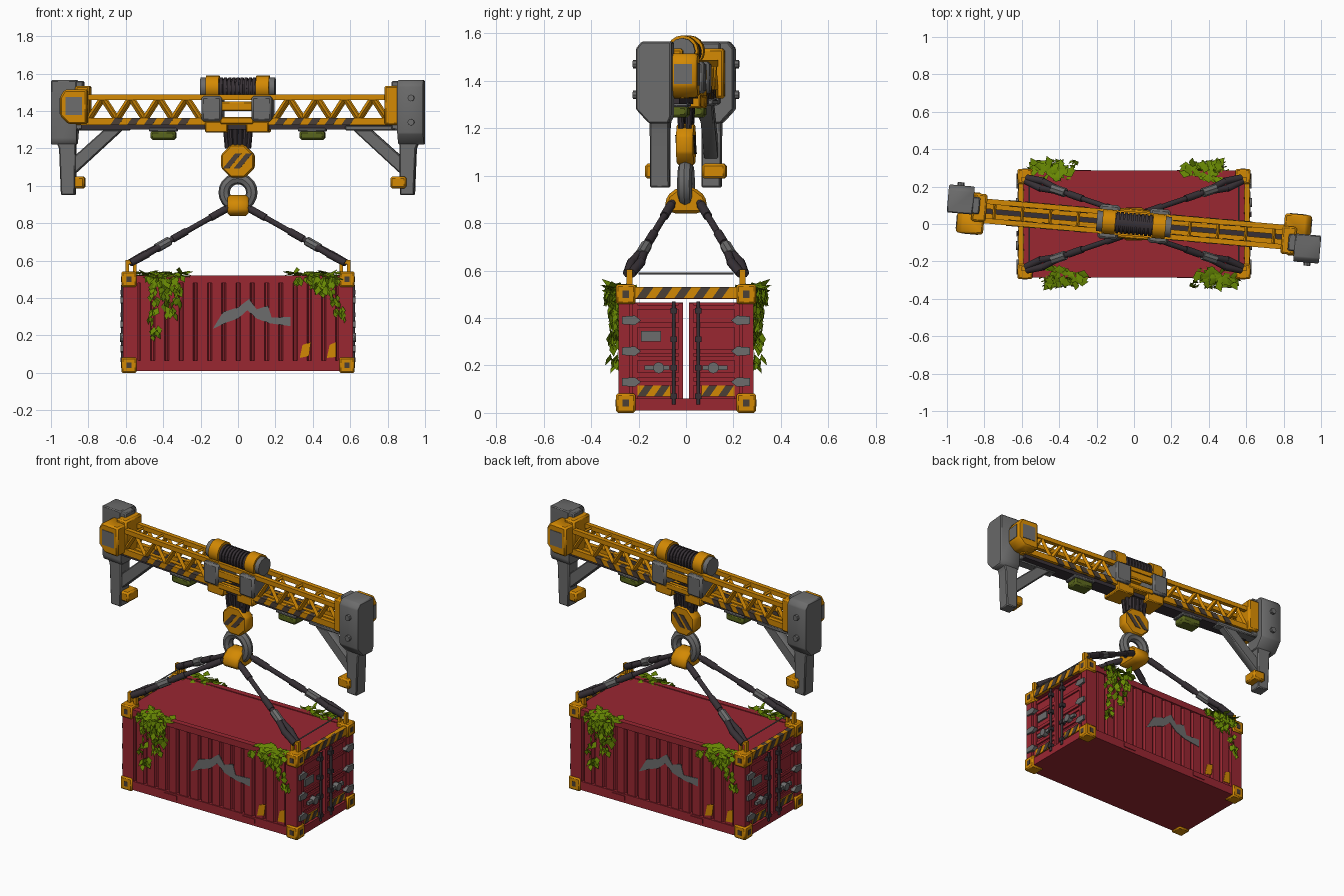
import bpy, bmesh, math, random
from mathutils import Matrix, Vector

if "Cube" in bpy.data.objects:
    bpy.data.objects.remove(bpy.data.objects["Cube"])
random.seed(4)


def material(name, rgb):
    m = bpy.data.materials.new(name)
    m.use_nodes = True
    m.diffuse_color = (*rgb, 1)
    m.node_tree.nodes["Principled BSDF"].inputs["Base Color"].default_value = (*rgb, 1)
    return m


RED = material("container red", (0.32, 0.02, 0.031))
YELLOW = material("safety yellow", (0.65, 0.25, 0.001))
GREY = material("steel grey", (0.15, 0.15, 0.15))
DARK = material("cable charcoal", (0.038, 0.03, 0.036))
STRIPE = material("stripe brown", (0.07, 0.05, 0.037))
LEAF = material("leaf green", (0.14, 0.25, 0.001))
OLIVE = material("lamp olive", (0.1, 0.13, 0.012))

TURN = Matrix.Rotation(math.radians(-5), 4, "Z")   # crane is swung a little
HALF = Matrix.Rotation(math.pi, 4, "Z")
STILL = Matrix.Identity(4)


class Part:
    """Collects simple solids into one object."""

    def __init__(self, name, mat):
        self.name, self.mat, self.bm = name, mat, bmesh.new()

    def span(self, x, y, z):
        c = [sum(r) / 2 for r in (x, y, z)]
        s = [abs(r[1] - r[0]) for r in (x, y, z)]
        bmesh.ops.create_cube(self.bm, size=1, matrix=Matrix.Translation(c) @ Matrix.Diagonal((*s, 1)))
        return self

    def prism(self, pts, axis, lo, hi):
        at = {"x": lambda u, v, w: (w, u, v), "y": lambda u, v, w: (u, w, v), "z": lambda u, v, w: (u, v, w)}[axis]
        a = [self.bm.verts.new(at(u, v, lo)) for u, v in pts]
        b = [self.bm.verts.new(at(u, v, hi)) for u, v in pts]
        self.bm.faces.new(a)
        self.bm.faces.new(b[::-1])
        for i in range(len(a)):
            j = (i + 1) % len(a)
            self.bm.faces.new((a[i], b[i], b[j], a[j]))
        return self

    def rod(self, a, b, r, n=10):
        a, b = Vector(a), Vector(b)
        m = Matrix.Translation((a + b) / 2) @ (b - a).to_track_quat("Z", "Y").to_matrix().to_4x4()
        bmesh.ops.create_cone(self.bm, cap_ends=True, segments=n, radius1=r, radius2=r, depth=(b - a).length, matrix=m)
        return self

    def slants(self, lo, hi, z0, z1, axis, near, far, step=0.07):
        """Hazard stripes as slanted plates between lo and hi."""
        lean, w, u = (z1 - z0) * 0.7, step / 2, lo
        while u + w + lean <= hi + 0.001:
            self.prism([(u, z0), (u + w, z0), (u + w + lean, z1), (u + lean, z1)], axis, near, far)
            u += step
        return self

    def done(self, base=STILL, twin=False, bevel=0, closed=True):
        if closed:
            bmesh.ops.recalc_face_normals(self.bm, faces=self.bm.faces)
        if bevel:
            bmesh.ops.bevel(self.bm, geom=self.bm.edges[:], offset=bevel, segments=1, affect="EDGES")
        me = bpy.data.meshes.new(self.name)
        self.bm.to_mesh(me)
        self.bm.free()
        me.materials.append(self.mat)
        me.shade_smooth()
        me.set_sharp_from_angle(angle=0.7)
        for suffix, m in [("", base)] + ([("_opposite", HALF @ base)] if twin else []):
            ob = bpy.data.objects.new(self.name + suffix, me)
            bpy.context.collection.objects.link(ob)
            ob.matrix_world = m


SIGNS = (-1, 1)
CORNERS = [(sx, sy) for sx in SIGNS for sy in SIGNS]

# --- Container shell: hollow, with floor, roof, rails and posts
shell = Part("container_frame", RED)
shell.span((-0.6, 0.6), (-0.27, 0.27), (0.01, 0.04)).span((-0.6, 0.6), (-0.27, 0.27), (0.5, 0.515))
for s in SIGNS:
    shell.span((-0.6, 0.6), (s * 0.25, s * 0.285), (0.01, 0.065))
    shell.span((-0.6, 0.6), (s * 0.25, s * 0.285), (0.48, 0.52))
    shell.span((s * 0.585, s * 0.615), (-0.26, 0.26), (0.01, 0.06))
    shell.span((s * 0.57, s * 0.6), (-0.26, 0.26), (0.48, 0.515))
for sx, sy in CORNERS:
    shell.span((sx * 0.535, sx * 0.615), (sy * 0.235, sy * 0.285), (0.03, 0.5))
    shell.span((sx * 0.23, sx * 0.32), (sy * 0.28, sy * 0.29), (0.028, 0.055))
shell.done()

# --- Corrugated side walls
wall = Part("corrugated_wall", RED).span((-0.54, 0.54), (-0.262, -0.252), (0.06, 0.485))
for i in range(14):
    x = -0.495 + i * 0.0762
    wall.prism([(x - 0.034, -0.26), (x - 0.026, -0.278), (x + 0.026, -0.278), (x + 0.034, -0.26)], "z", 0.06, 0.485)
wall.done(twin=True)

# --- Worn paint on the ribs
peaks = [(-0.08, 0.325), (0, 0.35), (0.06, 0.395), (0.1, 0.34), (0.16, 0.36), (0.18, 0.295), (0.28, 0.3)]
hollows = [(0.28, 0.25), (0.17, 0.265), (0.1, 0.29), (0.05, 0.335), (0, 0.29), (-0.06, 0.27), (-0.135, 0.235)]
Part("worn_grey_mark", GREY).prism(peaks + hollows, "y", -0.281, -0.276).done(twin=True)
patch = Part("yellow_patch", YELLOW)
patch.prism([(0.33, 0.08), (0.38, 0.09), (0.39, 0.165), (0.345, 0.15)], "y", -0.281, -0.277)
patch.prism([(0.475, 0.08), (0.525, 0.085), (0.525, 0.165), (0.49, 0.15)], "y", -0.281, -0.277).done(twin=True)

# --- Corner castings with dark sockets
casting, socket = Part("corner_castings", YELLOW), Part("casting_sockets", STRIPE)
for sx, sy in CORNERS:
    for z in (0.041, 0.5):
        casting.span((sx * 0.542, sx * 0.624), (sy * 0.213, sy * 0.295), (z - 0.041, z + 0.041))
        socket.span((sx * 0.57, sx * 0.596), (sy * 0.29, sy * 0.297), (z - 0.015, z + 0.015))
        socket.span((sx * 0.62, sx * 0.626), (sy * 0.241, sy * 0.267), (z - 0.015, z + 0.015))
casting.done(bevel=0.008)
socket.done()

# --- Double doors on each end, with a gap between the leaves
door, rods = Part("door_leaves", RED), Part("locking_rods", DARK)
hinge, hazard, band = Part("door_hinges", GREY), Part("hazard_bars", YELLOW), Part("hazard_stripes", STRIPE)
hazard.span((0.59, 0.618), (-0.22, 0.22), (0.482, 0.53))
band.slants(-0.21, 0.21, 0.482, 0.53, "x", 0.588, 0.621, 0.08)
for s in SIGNS:
    door.span((0.58, 0.595), (s * 0.012, s * 0.255), (0.055, 0.465))
    for y in (0.022, 0.215):
        door.span((0.59, 0.608), (s * (y - 0.01), s * (y + 0.01)), (0.06, 0.46))
    for z in (0.125, 0.16, 0.23, 0.26, 0.37, 0.445):
        door.span((0.59, 0.604), (s * 0.03, s * 0.21), (z - 0.01, z + 0.01))
    rods.rod((0.618, s * 0.052, 0.035), (0.618, s * 0.052, 0.47), 0.008)
    for z in (0.07, 0.19, 0.31, 0.43):
        rods.span((0.6, 0.628), (s * 0.038, s * 0.066), (z - 0.012, z + 0.012))
    for z in (0.13, 0.26, 0.39):
        hinge.prism([(s * 0.19, z), (s * 0.215, z - 0.02), (s * 0.27, z - 0.016), (s * 0.27, z + 0.016),
                     (s * 0.215, z + 0.02)], "x", 0.6, 0.628)
    hinge.span((0.605, 0.624), (s * 0.07, s * 0.175), (0.18, 0.2))
    hinge.rod((0.6, s * 0.115, 0.19), (0.632, s * 0.115, 0.19), 0.024)
    lo, hi = sorted((s * 0.065, s * 0.205))
    hazard.span((0.595, 0.61), (lo, hi), (0.07, 0.115))
    band.slants(lo, hi, 0.07, 0.115, "x", 0.6, 0.613)
hinge.span((0.598, 0.608), (-0.19, -0.105), (0.3, 0.345))
for p in (door, rods, hinge, hazard, band):
    p.done(twin=True)
Part("roof_strap", GREY).rod((0.56, -0.2, 0.588), (0.56, 0.2, 0.588), 0.004, 6).done(twin=True)

# --- Four slings from the shackle to the corners
sling, sleeve, lug = Part("sling_cables", DARK), Part("sling_connectors", GREY), Part("corner_lugs", YELLOW)
for sx, sy in CORNERS:
    a, b = Vector((sx * 0.04, sy * 0.055, 0.89)), Vector((sx * 0.575, sy * 0.238, 0.588))
    side = (b - a).cross(Vector((0, 0, 1))).normalized() * 0.014
    at = lambda t: a.lerp(b, t)
    sling.rod(a, at(0.66), 0.015).rod(at(0.05), at(0.2), 0.02).rod(at(0.44), at(0.58), 0.02)
    sleeve.rod(at(0.61), at(0.74), 0.025, 8)
    for k in SIGNS:
        sling.rod(at(0.72) + side * k * 0.6, at(0.86) + side * k * 1.5, 0.018)
        sling.rod(at(0.84) + side * k * 1.5, b + side * k * 0.6, 0.02)
        x = sx * (0.572 + k * 0.02)
        lug.span((x - 0.009, x + 0.009), (sy * 0.226, sy * 0.25), (0.535, 0.59))
    lug.span((sx * 0.543, sx * 0.601), (sy * 0.226, sy * 0.25), (0.582, 0.604))
for p in (sling, sleeve, lug):
    p.done()


# --- Hanging ivy on the top edges
def leaf(p, pos, direction, facing, size):
    d = Vector(direction).normalized()
    n = (Vector(facing) + Vector([random.uniform(-0.35, 0.35) for k in range(3)])).normalized()
    w = d.cross(n).normalized() * size * 0.36
    base = Vector(pos)
    mid, tip, fold = base + d * size * 0.45, base + d * size, n * size * 0.08
    v = [p.bm.verts.new(c) for c in (base, mid + w - fold, tip, mid - w - fold)]
    p.bm.faces.new((v[0], v[1], v[2]))
    p.bm.faces.new((v[0], v[2], v[3]))


def ivy(name, left, right, tails):
    p, rnd = Part(name, LEAF), random.uniform
    for i in range(60):
        pos = (rnd(left, right), rnd(-0.315, -0.235), rnd(0.515, 0.54))
        leaf(p, pos, (rnd(-1, 1), rnd(-0.8, 0.4), rnd(-0.3, 0.1)), (0, -0.3, 1), rnd(0.045, 0.07))
    for i in range(24):
        pos = (rnd(left, right), rnd(-0.335, -0.3), rnd(0.5, 0.53))
        leaf(p, pos, (rnd(-0.7, 0.7), rnd(-0.3, 0), -1), (rnd(-1, 1), -1, 0.3), rnd(0.04, 0.06))
    for x0, x1, bottom, count in tails:
        for i in range(count):
            t = rnd(0, 1)
            y = rnd(-0.335 + 0.02 * t, -0.288)
            pos = (x0 + (x1 - x0) * t + rnd(-0.025, 0.025), y, 0.52 + (bottom - 0.48) * t)
            leaf(p, pos, (rnd(-0.6, 0.6), rnd(-0.5, 0.4), -1), (rnd(-1.2, 1.2), -1, 0.3), rnd(0.04, 0.062))
    p.done(twin=True, closed=False)


ivy("ivy_long", -0.48, -0.3, [(-0.44, -0.455, 0.14, 26), (-0.4, -0.36, 0.28, 28), (-0.34, -0.32, 0.34, 20)])
ivy("ivy_short", 0.34, 0.53, [(0.4, 0.47, 0.4, 24), (0.48, 0.55, 0.27, 30), (0.33, 0.32, 0.46, 6)])

# --- Lattice beam
beam, lattice = Part("beam_chords", YELLOW), Part("beam_lattice", YELLOW)
stripes = Part("beam_stripes", STRIPE)
for s in SIGNS:
    y = s * 0.052
    beam.span((-0.84, 0.84), (y - 0.014, y + 0.014), (1.46, 1.488))
    beam.span((-0.84, 0.84), (y - 0.014, y + 0.014), (1.325, 1.362))
    for lo, hi in ((-0.68, -0.2), (0.2, 0.68)):
        stripes.slants(lo, hi, 1.325, 1.362, "y", y - 0.017, y + 0.017, 0.09)
    for side in SIGNS:
        for i in range(4):
            x0 = 0.2 + i * 0.15
            for a, b in ((x0, x0 + 0.075), (x0 + 0.15, x0 + 0.075)):
                lattice.rod((side * a, y, 1.355), (side * b, y, 1.47), 0.014, 4)
for i in range(-5, 6):
    lattice.rod((i * 0.15, -0.05, 1.472), (i * 0.15, 0.05, 1.472), 0.009, 4)
for s in SIGNS:
    lattice.span((-0.82, 0.82), (s * 0.012, s * 0.045), (1.328, 1.337))
for p in (beam, lattice, stripes):
    p.done(TURN)
Part("under_rail", DARK).span((-0.84, 0.84), (-0.045, 0.045), (1.302, 1.328)).done(TURN)
Part("lamp_housing", GREY).span((0.325, 0.475), (-0.05, 0.05), (1.29, 1.308)).done(TURN, True, 0.005)
Part("lamp", OLIVE).span((0.333, 0.467), (-0.047, 0.047), (1.245, 1.295)).done(TURN, True, 0.012)

# --- End posts, braces, cabs and feet
head = Part("end_post", GREY)
head.prism([(-0.125, 1.28), (-0.125, 1.535), (-0.1, 1.565), (0.025, 1.565), (0.025, 1.25), (0.012, 1.22),
            (-0.07, 1.22)], "x", 0.865, 1.003)
head.span((0.83, 0.88), (-0.07, 0.02), (1.3, 1.56))
head.prism([(0.875, 0.95), (0.95, 0.95), (0.96, 1.2), (1.0, 1.29), (0.87, 1.29)], "y", -0.07, 0.012)
head.prism([(0.87, 1.07), (0.9, 1.07), (0.9, 1.14), (0.72, 1.3), (0.62, 1.3)], "y", -0.058, 0)
head.span((0.58, 0.88), (-0.062, 0.005), (1.296, 1.322))
head.done(TURN, True, 0.006)
bolts = Part("post_bolts", GREY)
for z in (1.34, 1.47):
    bolts.rod((0.94, -0.12, z), (0.94, -0.142, z), 0.018, 8)
bolts.done(TURN, True)
Part("post_collar", YELLOW).span((0.792, 0.87), (-0.09, 0.06), (1.325, 1.535)).done(TURN, True, 0.01)
cab = Part("end_cab", YELLOW)
cab.prism([(0.8, 1.33), (0.9, 1.33), (0.945, 1.375), (0.945, 1.475), (0.92, 1.515), (0.8, 1.515)], "y", 0.01, 0.128)
cab.done(TURN, True, 0.01)
window = Part("cab_window", GREY).span((0.942, 0.948), (0.032, 0.108), (1.385, 1.47))
window.span((0.825, 0.915), (0.125, 0.131), (1.38, 1.475)).done(TURN, True)
Part("foot_clamp", YELLOW).span((0.825, 0.91), (-0.095, 0.005), (0.987, 1.05)).done(TURN, True, 0.01)

# --- Winch on top of the beam
drum = Part("winch_drum", DARK).rod((-0.12, 0, 1.52), (0.12, 0, 1.52), 0.05, 20)
for i in range(9):
    x = -0.088 + i * 0.022
    drum.rod((x - 0.008, 0, 1.52), (x + 0.008, 0, 1.52), 0.058, 20)
drum.done(TURN)
flange, cap = Part("winch_flanges", YELLOW), Part("winch_caps", GREY)
block, clamp = Part("winch_mounts", GREY), Part("winch_frame", YELLOW)
for s in SIGNS:
    flange.rod((s * 0.1, 0, 1.525), (s * 0.17, 0, 1.525), 0.066, 16)
    cap.rod((s * 0.165, 0, 1.525), (s * 0.2, 0, 1.525), 0.055, 12)
    block.span((s * 0.08, s * 0.19), (-0.092, 0.092), (1.345, 1.48))
    clamp.span((s * 0.05, s * 0.17), (-0.075, 0.075), (1.285, 1.345))
    clamp.span((-0.09, 0.09), (s * 0.06, s * 0.08), (1.4, 1.45))
    clamp.span((-0.09, 0.09), (s * 0.06, s * 0.08), (1.33, 1.368))
flange.done(TURN)
cap.done(TURN)
block.done(TURN, bevel=0.012)
clamp.done(TURN, bevel=0.006)

# --- Hoist cables, hook block, ring and shackle
hoist = Part("hoist_cables", DARK)
for x in (-0.07, -0.045, -0.015, 0.015, 0.045, 0.07):
    for y in (-0.022, 0.022):
        hoist.rod((x, y, 1.35), (x * 0.8, y * 0.7, 1.2), 0.014, 8)
hoist.done(TURN)
octagon = [(0.095 * math.cos(a), 1.132 + 0.095 * math.sin(a)) for a in [math.pi * (k + 0.5) / 4 for k in range(8)]]
Part("hook_block", YELLOW).prism(octagon, "y", -0.036, 0.036).done(TURN, bevel=0.008)
chevron = Part("hook_stripes", STRIPE)
for x in (-0.029, 0.029):
    chevron.prism([(x - 0.05, 1.092), (x - 0.016, 1.092), (x + 0.05, 1.172), (x + 0.016, 1.172)], "y", -0.039, 0.039)
chevron.done(TURN)
bpy.ops.mesh.primitive_torus_add(location=(0, 0, 0.965), rotation=(math.pi / 2, 0, math.radians(-5)),
                                 major_radius=0.074, minor_radius=0.031, major_segments=20, minor_segments=8)
ring = bpy.context.object
ring.name = "lifting_ring"
ring.data.materials.append(GREY)
bpy.ops.object.shade_smooth_by_angle()
shackle = Part("shackle", YELLOW)
half = [(0.09, 0.865), (0.08, 0.915), (0.035, 0.95)]
shackle.prism([(-0.055, 0.84), (0.055, 0.84)] + half + [(-y, z) for y, z in half[::-1]], "x", -0.055, 0.055)
shackle.done(bevel=0.012)
